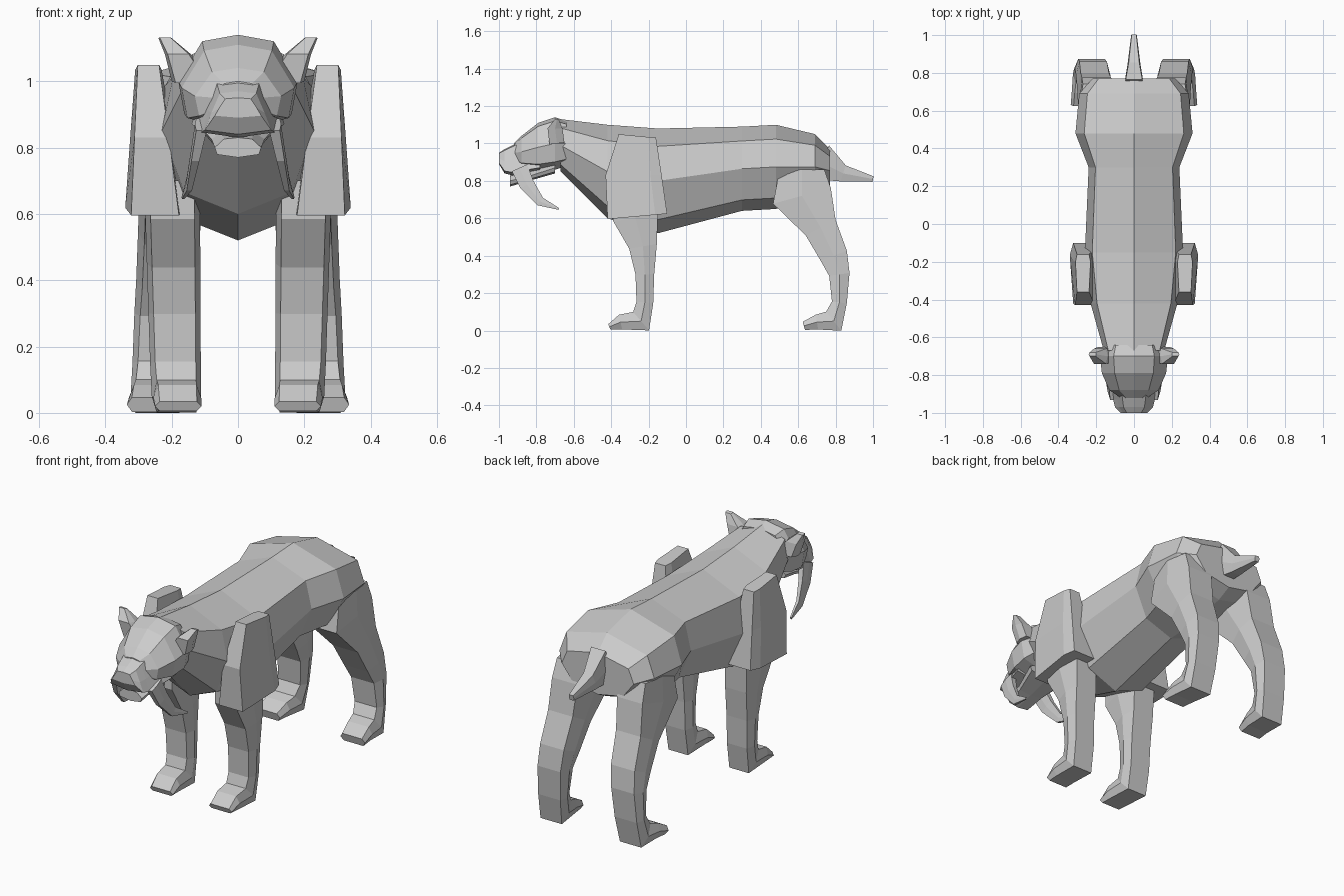
import bpy
import bmesh
from mathutils import Vector

# Remove the default cube only
default_cube = bpy.data.objects.get("Cube")
if default_cube:
    bpy.data.objects.remove(default_cube, do_unlink=True)

# Single stone grey colour
GREY = (0.6, 0.6, 0.6, 1)
stone = bpy.data.materials.new("stone_grey")
stone.use_nodes = True
stone.diffuse_color = GREY
stone.node_tree.nodes["Principled BSDF"].inputs["Base Color"].default_value = GREY


def loft(name, rings, mirrored):
    """Skin a closed, flat-shaded surface over rings with equal point counts."""
    bm = bmesh.new()
    loops = [[bm.verts.new(point) for point in ring] for ring in rings]
    count = len(loops[0])
    for first, second in zip(loops, loops[1:]):
        for i in range(count):
            j = (i + 1) % count
            bm.faces.new((first[i], first[j], second[j], second[i]))
    bm.faces.new(loops[0])
    bm.faces.new(loops[-1])
    bmesh.ops.recalc_face_normals(bm, faces=bm.faces[:])
    mesh = bpy.data.meshes.new(name)
    bm.to_mesh(mesh)
    bm.free()
    mesh.materials.append(stone)
    part = bpy.data.objects.new(name, mesh)
    bpy.context.collection.objects.link(part)
    if mirrored:
        modifier = part.modifiers.new("other_side", "MIRROR")
        modifier.use_axis[0] = True
        modifier.use_mirror_merge = False


def trunk(name, shape, stations):
    """Symmetric loft along y; every section scales one eight-sided shape.

    shape: left-hand corners as fractions of half width and of height.
    stations: y, top, bottom, half width.
    """
    rings = []
    for y, top, bottom, half in stations:
        left = [(half * across, y, bottom + (top - bottom) * up)
                for across, up in shape]
        right = [(-x, y, z) for x, y, z in reversed(left)]
        rings.append([(0, y, top)] + left + [(0, y, bottom)] + right)
    loft(name, rings, mirrored=False)


def limb(name, path, centres, widths, ridge=0.5, mirrored=True):
    """Six-sided loft whose sections stand square to a path in the side plane.

    path: y, z, depth of each section.
    centres, widths: sideways position and width, from first section to last.
    ridge: place of the widest corners between front edge and back edge.
    """
    points = [Vector((y, z)) for y, z, depth in path]
    last = len(path) - 1
    rings = []
    for i, (y, z, depth) in enumerate(path):
        # Average the directions of the neighbouring segments
        along = Vector((0, 0))
        if i > 0:
            along += (points[i] - points[i - 1]).normalized()
        if i < last:
            along += (points[i + 1] - points[i]).normalized()
        along.normalize()
        forward = Vector((along.y, -along.x)) * depth / 2
        front, back = points[i] + forward, points[i] - forward
        middle = front.lerp(back, ridge)
        t = i / last
        x = centres[0] + (centres[1] - centres[0]) * t
        half = (widths[0] + (widths[1] - widths[0]) * t) / 2
        edge = half * 0.8
        rings.append([
            (x - edge, *front), (x + edge, *front), (x + half, *middle),
            (x + edge, *back), (x - edge, *back), (x - half, *middle),
        ])
    loft(name, rings, mirrored)


# Neck, rib cage, waist and rump
BARREL = [(0.85, 0.83), (1, 0.5), (0.7, 0.13)]
trunk("body", BARREL, [
    (-0.67, 1.13, 0.85, 0.16),
    (-0.42, 1.1, 0.6, 0.23),
    (-0.15, 1.08, 0.52, 0.26),
    (0.3, 1.09, 0.64, 0.24),
    (0.48, 1.1, 0.65, 0.31),
    (0.69, 1.05, 0.7, 0.29),
    (0.77, 0.97, 0.74, 0.22),
])

# Skull with broad cheeks
SKULL = [(0.6, 0.93), (1, 0.5), (0.9, 0.15)]
trunk("head", SKULL, [
    (-0.64, 1.12, 0.88, 0.16),
    (-0.7, 1.14, 0.86, 0.18),
    (-0.79, 1.11, 0.85, 0.17),
    (-0.88, 1.04, 0.87, 0.13),
    (-0.92, 1, 0.9, 0.07),
])

# Muzzle, widest along the upper lip
SNOUT = [(0.55, 0.95), (0.8, 0.5), (1, 0.1)]
trunk("muzzle", SNOUT, [
    (-0.78, 1.06, 0.85, 0.14),
    (-0.93, 0.99, 0.83, 0.11),
    (-0.97, 0.97, 0.84, 0.1),
    (-1, 0.95, 0.89, 0.07),
])

# Lower jaw
trunk("lower_jaw", SKULL, [
    (-0.7, 0.9, 0.84, 0.12),
    (-0.84, 0.85, 0.8, 0.08),
    (-0.94, 0.83, 0.77, 0.07),
])

# Long curved fangs
limb("fangs", [
    (-0.89, 0.87, 0.09),
    (-0.85, 0.78, 0.08),
    (-0.78, 0.69, 0.05),
    (-0.68, 0.65, 0.01),
], centres=(0.11, 0.165), widths=(0.04, 0.01))

# Pointed ears
limb("ears", [
    (-0.69, 1, 0.08),
    (-0.7, 1.08, 0.08),
    (-0.69, 1.13, 0.02),
], centres=(0.14, 0.22), widths=(0.12, 0.04))

# Shoulder blades hugging the ribs, ridged towards the back
limb("shoulders", [
    (-0.26, 1.04, 0.2),
    (-0.28, 0.83, 0.3),
    (-0.26, 0.61, 0.32),
], centres=(0.27, 0.25), widths=(0.08, 0.18), ridge=0.8)

# Front legs and paws
limb("front_legs", [
    (-0.27, 0.7, 0.24),
    (-0.27, 0.6, 0.24),
    (-0.23, 0.45, 0.15),
    (-0.22, 0.3, 0.1),
    (-0.22, 0.15, 0.09),
    (-0.24, 0.05, 0.13),
    (-0.35, 0.045, 0.08),
    (-0.41, 0.02, 0.03),
], centres=(0.2, 0.18), widths=(0.17, 0.14))

# Thighs, hocks and hind paws
limb("hind_legs", [
    (0.62, 0.86, 0.24),
    (0.62, 0.72, 0.32),
    (0.72, 0.55, 0.18),
    (0.79, 0.4, 0.15),
    (0.82, 0.3, 0.11),
    (0.82, 0.15, 0.08),
    (0.79, 0.05, 0.13),
    (0.7, 0.045, 0.08),
    (0.63, 0.025, 0.045),
], centres=(0.19, 0.26), widths=(0.2, 0.15))

# Short tail
limb("tail", [
    (0.72, 0.9, 0.2),
    (0.84, 0.84, 0.09),
    (1, 0.81, 0.03),
], centres=(0, 0), widths=(0.11, 0.03), mirrored=False)
